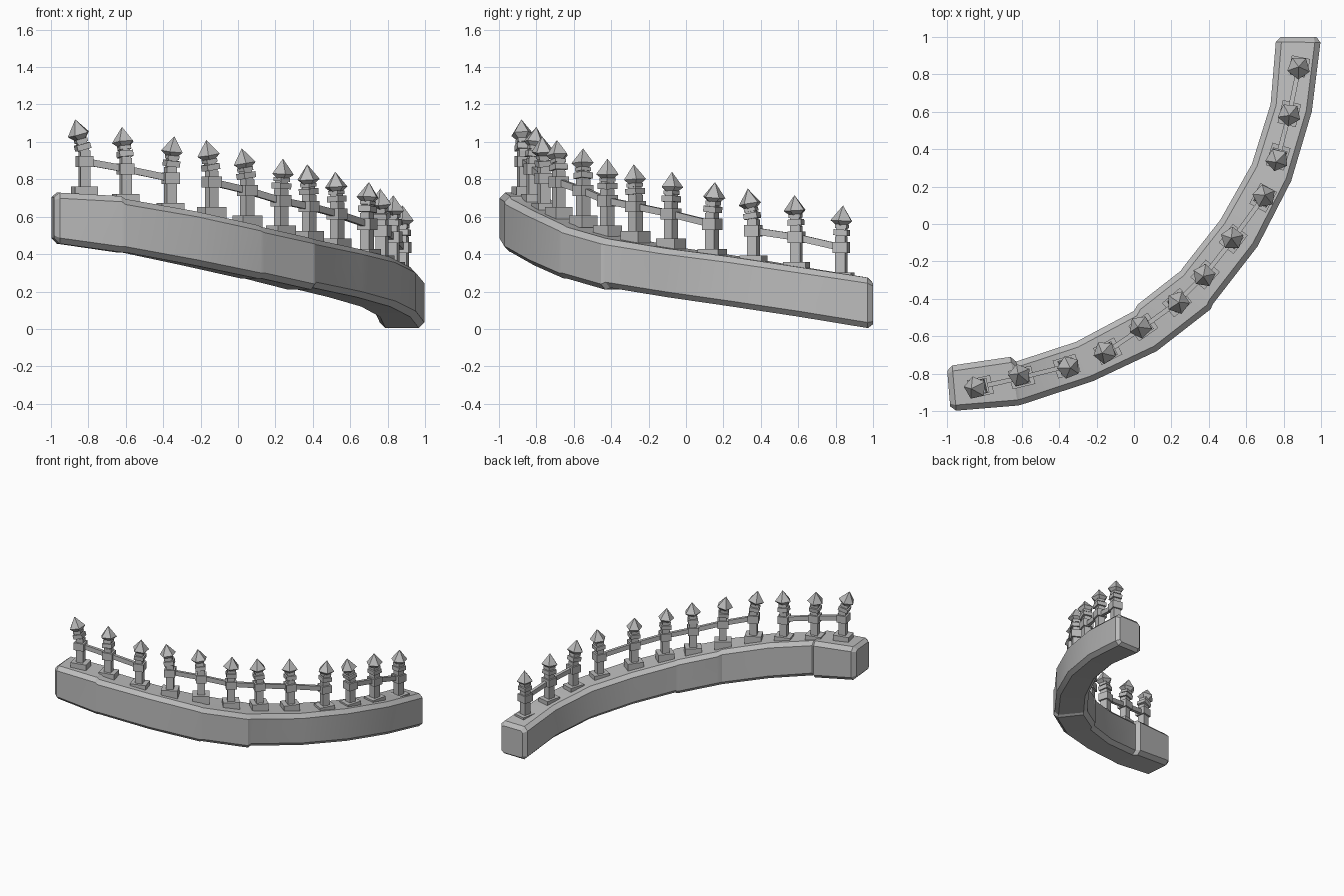
import bpy, bmesh, math
from mathutils import Vector, Matrix

cube = bpy.data.objects.get("Cube")
if cube:
    bpy.data.objects.remove(cube, do_unlink=True)

stone = bpy.data.materials.new("grey_stone")
stone.use_nodes = True
GREY = (0.5, 0.5, 0.5, 1)
stone.diffuse_color = GREY
stone.node_tree.nodes["Principled BSDF"].inputs["Base Color"].default_value = GREY


def finish(bm, name, smooth=False):
    """Turn a bmesh into a named, coloured object."""
    bmesh.ops.recalc_face_normals(bm, faces=bm.faces[:])
    mesh = bpy.data.meshes.new(name)
    bm.to_mesh(mesh)
    bm.free()
    mesh.materials.append(stone)
    obj = bpy.data.objects.new(name, mesh)
    bpy.context.collection.objects.link(obj)
    if smooth:
        bpy.ops.object.select_all(action="DESELECT")
        obj.select_set(True)
        bpy.context.view_layer.objects.active = obj
        bpy.ops.object.shade_smooth_by_angle(angle=math.radians(25))
    return obj


def add_box(bm, size, centre, frame):
    matrix = frame @ Matrix.Translation(centre) @ Matrix.Diagonal((*size, 1))
    bmesh.ops.create_cube(bm, size=1, matrix=matrix)


def add_cone(bm, sides, low, high, bottom, top, frame):
    """Frustum from height bottom to height top."""
    matrix = frame @ Matrix.Translation((0, 0, (bottom + top) / 2))
    bmesh.ops.create_cone(bm, cap_ends=True, segments=sides, radius1=low,
                          radius2=high, depth=top - bottom, matrix=matrix)


# Curved wall: outer x, y, inner x, y, bottom z, top z at each station
STATIONS = [
    (-.98, -1, -1, -.76, .46, .73),
    (-.62, -.97, -.66, -.71, .41, .71),
    (-.6, -.965, -.63, -.735, .41, .695),
    (-.22, -.84, -.31, -.63, .34, .63),
    (.12, -.68, 0, -.465, .27, .555),
    (.14, -.665, .02, -.43, .27, .545),
    (.41, -.455, .25, -.25, .21, .485),
    (.42, -.43, .26, -.235, .22, .48),
    (.66, -.12, .46, .02, .17, .43),
    (.84, .23, .63, .32, .12, .385),
    (.95, .6, .73, .64, .065, .33),
    (1, 1, .76, 1, 0, .27),
]
CHAMFER = 0.03


def wall_ring(bm, station, inset=0.0):
    """Chamfered rectangular section across the wall."""
    ox, oy, ix, iy, low, high = station
    outer, inner = Vector((ox, oy, 0)), Vector((ix, iy, 0))
    across = (inner - outer).normalized()
    outer, inner = outer + across * inset, inner - across * inset
    low, high = low + inset, high - inset
    cut = CHAMFER - inset * 0.6
    side = across * cut
    corners = [(outer, low + cut), (outer, high - cut),
               (outer + side, high), (inner - side, high),
               (inner, high - cut), (inner, low + cut),
               (inner - side, low), (outer + side, low)]
    return [bm.verts.new((p.x, p.y, z)) for p, z in corners]


def near_end(end, neighbour):
    """Station one chamfer in from an end."""
    a, b = Vector(end), Vector(neighbour)
    return tuple(a.lerp(b, CHAMFER / (a - b).to_2d().length))


bm = bmesh.new()
rings = [wall_ring(bm, STATIONS[0], 0.025),
         wall_ring(bm, near_end(STATIONS[0], STATIONS[1]))]
rings += [wall_ring(bm, s) for s in STATIONS[1:-1]]
rings += [wall_ring(bm, near_end(STATIONS[-1], STATIONS[-2])),
          wall_ring(bm, STATIONS[-1], 0.025)]
for first, second in zip(rings, rings[1:]):
    for i in range(len(first)):
        j = (i + 1) % len(first)
        bm.faces.new((first[i], first[j], second[j], second[i]))
bm.faces.new(rings[0])
bm.faces.new(rings[-1])
finish(bm, "curved_wall", smooth=True)

# Fence posts: foot x, y, then spike tip x, y, z
POSTS = [
    (-.82, -.87, -.87, -.88, 1.12), (-.6, -.82, -.62, -.8, 1.08),
    (-.36, -.76, -.34, -.77, 1.03), (-.14, -.68, -.17, -.69, 1.01),
    (.05, -.55, .02, -.55, .965), (.23, -.42, .24, -.42, .91),
    (.38, -.27, .37, -.28, .88), (.53, -.08, .52, -.075, .84),
    (.69, .14, .7, .155, .785), (.77, .36, .76, .33, .75),
    (.83, .59, .83, .58, .715), (.88, .83, .88, .84, .66),
]
POST_HEIGHT = 0.395
RAIL_HEIGHT = 0.17
NECK = 0.21


def heading(index):
    a = POSTS[max(index - 1, 0)]
    b = POSTS[min(index + 1, len(POSTS) - 1)]
    return math.atan2(b[1] - a[1], b[0] - a[0])


for n, (x, y, tip_x, tip_y, tip_z) in enumerate(POSTS):
    turn = Matrix.Rotation(heading(n), 4, "Z")
    foot = Vector((x, y, tip_z - POST_HEIGHT))
    frame = Matrix.Translation(foot) @ turn

    # Foot block, shaft and rail collar
    bm = bmesh.new()
    add_box(bm, (.125, .1, .065), (0, 0, .005), frame)
    add_box(bm, (.055, .055, .22), (0, 0, .12), frame)
    add_box(bm, (.08, .08, .06), (0, 0, RAIL_HEIGHT), frame)
    finish(bm, f"post_{n + 1}")

    # Leaning cap with square mouldings and a pointed spike
    neck = foot + Vector((0, 0, NECK))
    lean = Vector((tip_x, tip_y, tip_z)) - neck
    tilt = Vector((0, 0, 1)).rotation_difference(lean).to_matrix().to_4x4()
    cap = Matrix.Translation(neck) @ tilt @ turn
    length = lean.length
    bm = bmesh.new()
    add_box(bm, (.05, .05, .09), (0, 0, .03), cap)
    add_box(bm, (.075, .075, .032), (0, 0, .04), cap)
    add_box(bm, (.062, .062, .02), (0, 0, .074), cap)
    spin = cap @ Matrix.Rotation(n * 1.3, 4, "Z")
    waist = length - .082
    add_cone(bm, 5, .026, .063, .074, waist, spin)
    add_cone(bm, 5, .063, 0, waist, length, spin)
    finish(bm, f"spike_{n + 1}")

# Rails in three runs, with open gaps between the runs
for start, end in ((0, 2), (3, 8), (9, 11)):
    for n in range(start, end):
        a, b = [Vector((p[0], p[1], p[4] - POST_HEIGHT + RAIL_HEIGHT))
                for p in (POSTS[n], POSTS[n + 1])]
        span = b - a
        aim = span.to_track_quat("X", "Z").to_matrix().to_4x4()
        bm = bmesh.new()
        add_box(bm, (span.length, .025, .036), (0, 0, 0),
                Matrix.Translation((a + b) / 2) @ aim)
        finish(bm, f"rail_{n + 1}")
